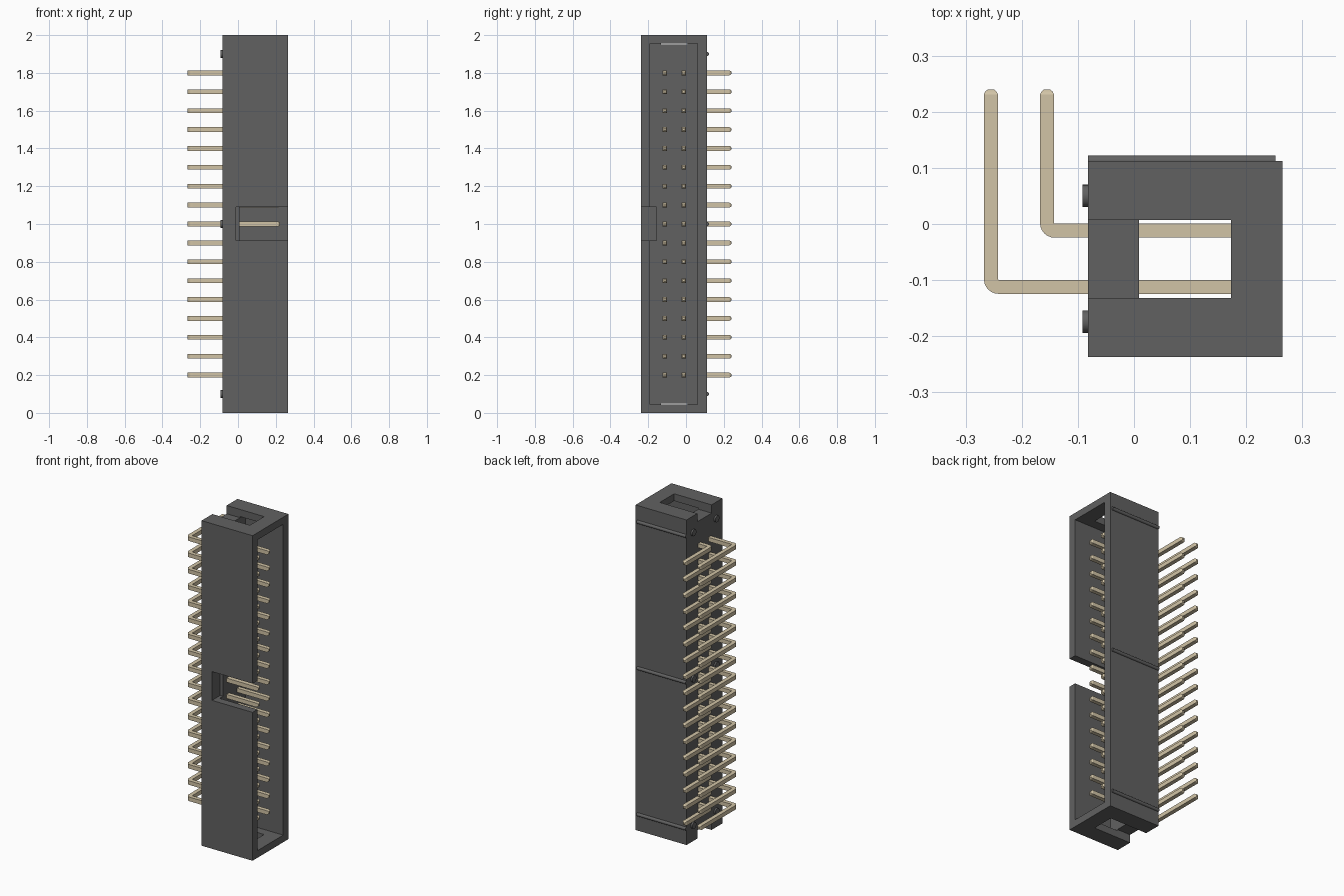
import bpy, bmesh, math
from mathutils import Vector

if "Cube" in bpy.data.objects:
    bpy.data.objects.remove(bpy.data.objects["Cube"])


def material(name, rgb):
    m = bpy.data.materials.new(name)
    m.diffuse_color = (*rgb, 1)
    m.use_nodes = True
    m.node_tree.nodes["Principled BSDF"].inputs["Base Color"].default_value = m.diffuse_color
    return m


DARK = material("dark_plastic", (0.12, 0.12, 0.12))
METAL = material("pale_metal", (0.64, 0.55, 0.38))


def box(name, lo, hi):
    lo, hi = Vector(lo), Vector(hi)
    bpy.ops.mesh.primitive_cube_add(size=1, location=(lo + hi) / 2)
    ob = bpy.context.object
    ob.name = name
    ob.scale = hi - lo
    bpy.ops.object.transform_apply(location=True, rotation=True, scale=True)
    return ob


def rod_x(name, x0, x1, y, z, radius):
    bpy.ops.mesh.primitive_cylinder_add(
        vertices=24, radius=radius, depth=x1 - x0,
        location=((x0 + x1) / 2, y, z), rotation=(0, math.pi / 2, 0))
    ob = bpy.context.object
    ob.name = name
    ob.data.materials.append(DARK)
    bpy.ops.object.shade_smooth_by_angle()


# Shrouded housing: open on +x, key notch at the front, slots in both ends
housing = box("housing", (-0.082, -0.237, 0), (0.265, 0.112, 2))
housing.data.materials.append(DARK)
cutters = [
    box("cavity_cutter", (0.009, -0.190, 0.044), (0.4, 0.061, 1.956)),
    box("key_notch_cutter", (-0.011, -0.4, 0.913), (0.41, -0.157, 1.09)),
    box("bottom_slot_cutter", (-0.2, -0.132, -0.1), (0.173, 0.007, 0.051)),
    box("top_slot_cutter", (-0.2, -0.132, 1.949), (0.173, 0.007, 2.1)),
]
for c in cutters:
    mod = housing.modifiers.new(c.name, 'BOOLEAN')
    mod.operation = 'DIFFERENCE'
    mod.solver = 'EXACT'
    mod.object = c
bpy.context.view_layer.objects.active = housing
for c in cutters:
    bpy.ops.object.modifier_apply(modifier=c.name)
for c in cutters:
    bpy.data.objects.remove(c, do_unlink=True)

# Rounded ribs on the back face and standoff studs on the board face
for z in (0.1, 1.0, 1.9):
    rod_x("back_rib", -0.082, 0.252, 0.112, z, 0.0105)
    for y in (0.05, -0.174):
        rod_x("standoff_stud", -0.092, -0.075, y, z, 0.02)


# Right-angle square pin swept along an L-shaped path with tapered tips
def pin_mesh(name, y, xb, half=0.0125, r=0.0138):
    # each station: x, y, side direction angle, scale
    st = [(0.222, y, 90, 0.45), (0.218, y, 90, 0.8), (0.213, y, 90, 1)]
    for i in range(7):
        a = math.radians(15 * i)
        st.append((xb + r - r * math.sin(a), y + r - r * math.cos(a), 90 - 15 * i, 1))
    st += [(xb, 0.231, 0, 1), (xb, 0.236, 0, 0.8), (xb, 0.24, 0, 0.45)]
    bm = bmesh.new()
    rings = []
    for k, (px, py, deg, s) in enumerate(st):
        bend = 3 <= k <= 9
        # in the bend, the side vector points at the arc centre
        if bend:
            a = math.radians(15 * (k - 3))
            side = Vector((math.sin(a), math.cos(a), 0))
        else:
            side = Vector((math.cos(math.radians(deg)), math.sin(math.radians(deg)), 0))
        p = Vector((px, py, 0))
        up = Vector((0, 0, half * s))
        side = side * half * s
        rings.append([bm.verts.new(p + v) for v in
                      (side + up, side - up, -side - up, -side + up)])
    for a, b in zip(rings, rings[1:]):
        for i in range(4):
            j = (i + 1) % 4
            bm.faces.new((a[i], a[j], b[j], b[i]))
    bm.faces.new(rings[0])
    bm.faces.new(rings[-1][::-1])
    bmesh.ops.recalc_face_normals(bm, faces=bm.faces)
    me = bpy.data.meshes.new(name)
    bm.to_mesh(me)
    bm.free()
    me.materials.append(METAL)
    return me


# Two rows of seventeen pins
for name, y, xb in (("inner_pin", -0.012, -0.155), ("outer_pin", -0.112, -0.255)):
    me = pin_mesh(name, y, xb)
    for i in range(17):
        ob = bpy.data.objects.new(name, me)
        ob.location.z = 0.2 + 0.1 * i
        bpy.context.collection.objects.link(ob)
